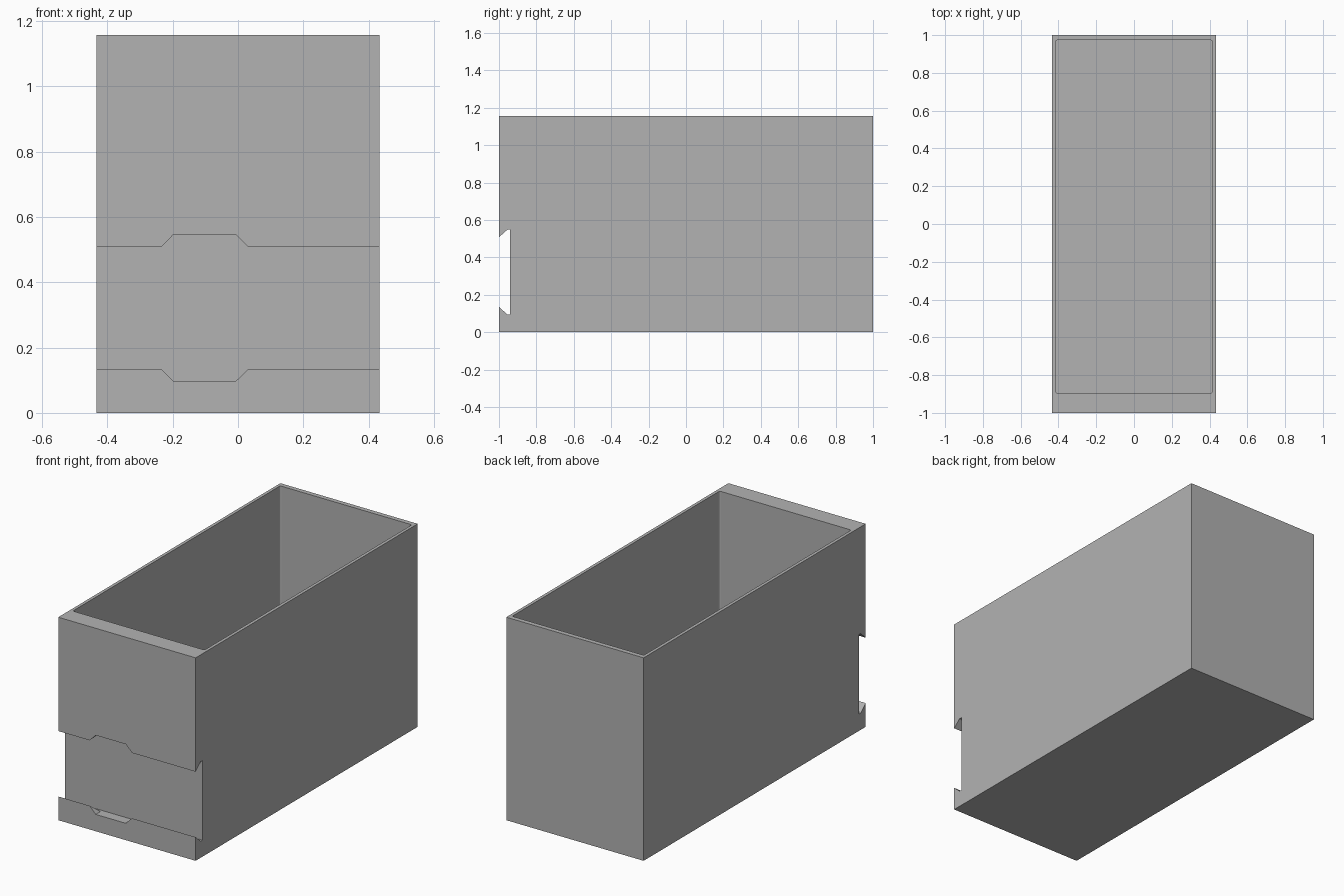
import bpy, bmesh
from mathutils import Vector

if "Cube" in bpy.data.objects:
    bpy.data.objects.remove(bpy.data.objects["Cube"])

W, L, H = 0.433, 1.0, 1.157      # half width, half length, height

grey = bpy.data.materials.new("plain grey")
grey.diffuse_color = (0.448, 0.448, 0.448, 1)
grey.use_nodes = True
grey.node_tree.nodes["Principled BSDF"].inputs["Base Color"].default_value = grey.diffuse_color


def prism(name, points, direction, bevel=0.0):
    """Extrude a closed outline along a direction."""
    bm = bmesh.new()
    face = bm.faces.new([bm.verts.new(p) for p in points])
    ext = bmesh.ops.extrude_face_region(bm, geom=[face])
    verts = [g for g in ext["geom"] if isinstance(g, bmesh.types.BMVert)]
    bmesh.ops.translate(bm, verts=verts, vec=direction)
    if bevel:
        d = Vector(direction).normalized()
        edges = [e for e in bm.edges
                 if abs((e.verts[1].co - e.verts[0].co).normalized().dot(d)) > 0.99]
        bmesh.ops.bevel(bm, geom=edges, offset=bevel, segments=3,
                        affect='EDGES', profile=0.5)
    bmesh.ops.recalc_face_normals(bm, faces=bm.faces)
    mesh = bpy.data.meshes.new(name)
    bm.to_mesh(mesh)
    bm.free()
    mesh.materials.append(grey)
    obj = bpy.data.objects.new(name, mesh)
    bpy.context.collection.objects.link(obj)
    return obj


def rect(x0, x1, y0, y1, z):
    return [(x0, y0, z), (x1, y0, z), (x1, y1, z), (x0, y1, z)]


def cut(target, cutter):
    """Subtract the cutter, then remove it."""
    mod = target.modifiers.new("cut", 'BOOLEAN')
    mod.operation, mod.solver, mod.object = 'DIFFERENCE', 'EXACT', cutter
    bpy.context.view_layer.objects.active = target
    bpy.ops.object.modifier_apply(modifier=mod.name)
    bpy.data.objects.remove(cutter)


# Outer block
box = prism("open_box", rect(-W, W, -L, L, 0), (0, 0, H))

# Storage cavity: thick front wall, thin sides and back
cut(box, prism("cavity_cutter", rect(-0.415, 0.415, -0.895, 0.973, 0.025),
               (0, 0, H + 0.2), 0.008))

# Dovetail slot across the front
slot = [(-1.01, 0.144), (-1.01, 0.499), (-0.955, 0.548), (-0.94, 0.548),
        (-0.94, 0.095), (-0.955, 0.095)]
cut(box, prism("slot_cutter", [(-0.6, y, z) for y, z in slot], (1.2, 0, 0)))

# Flared notch through both lips of the slot
notch = [(-0.235, 0.508), (-0.197, 0.547), (-0.008, 0.547), (0.032, 0.508),
         (0.032, 0.135), (-0.008, 0.096), (-0.197, 0.096), (-0.235, 0.135)]
cut(box, prism("notch_cutter", [(x, -1.02, z) for x, z in notch], (0, 0.07, 0)))
